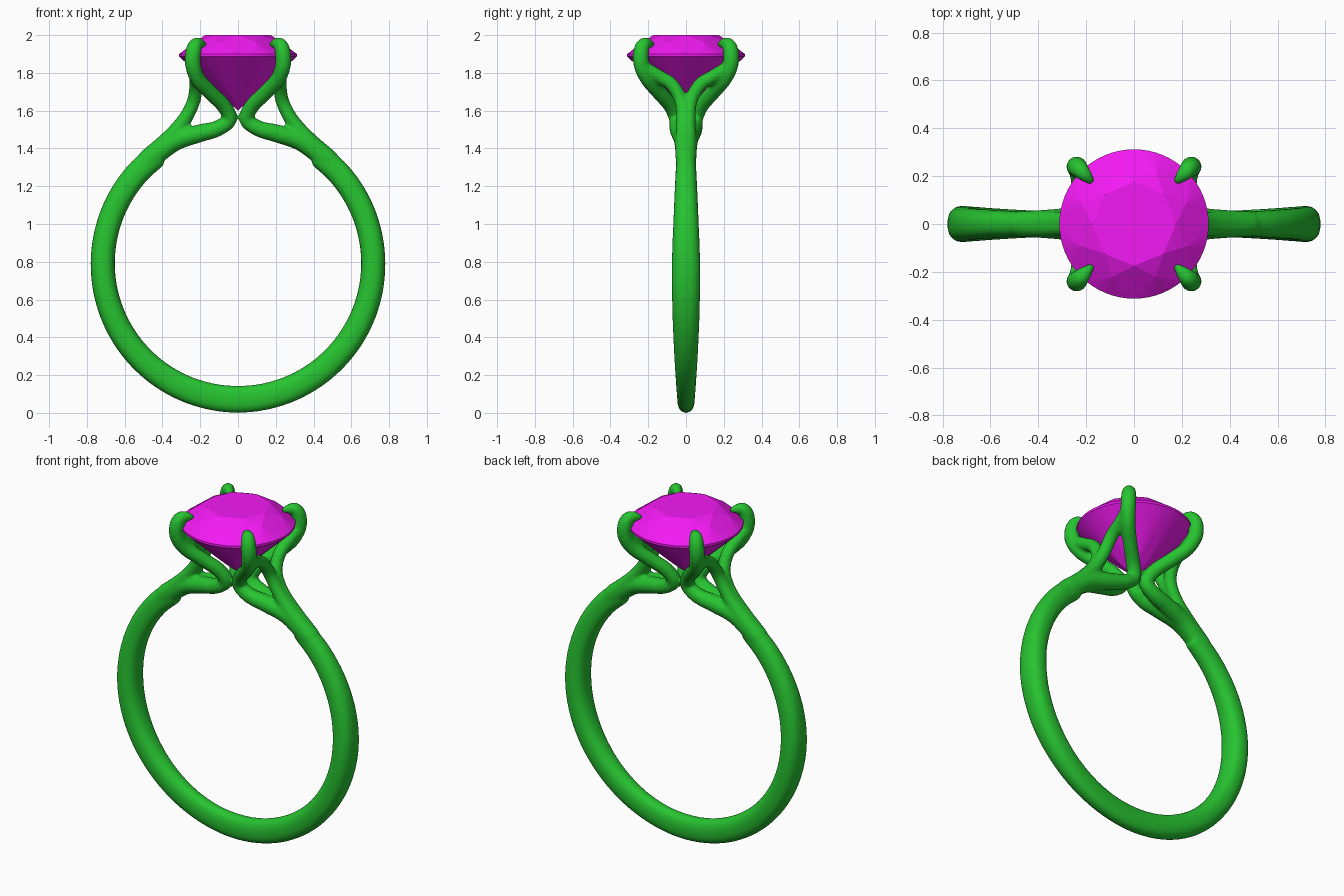
import bpy, bmesh
from math import sin, cos, pi, radians
from mathutils import Vector

if "Cube" in bpy.data.objects:
    bpy.data.objects.remove(bpy.data.objects["Cube"])


def material(name, color):
    m = bpy.data.materials.new(name)
    m.diffuse_color = color
    m.use_nodes = True
    m.node_tree.nodes["Principled BSDF"].inputs["Base Color"].default_value = m.diffuse_color
    return m


def spline(pts, n):
    """Catmull-Rom through rows of (x, y, z, in-plane radius, side radius)."""
    p = [pts[0]] + pts + [pts[-1]]
    out = []
    for i in range(1, len(p) - 2):
        for k in range(n):
            t = k / n
            out.append([0.5 * (2 * b + (c - a) * t + (2 * a - 5 * b + 4 * c - d) * t * t
                               + (3 * b - a - 3 * c + d) * t ** 3)
                        for a, b, c, d in zip(p[i - 1], p[i], p[i + 1], p[i + 2])])
    return out + [list(pts[-1])]


def tube(bm, pts, n=6, sides=24, power=1.0):
    rows = spline(pts, n)
    side, rings = Vector((0, 1, 0)), []
    for i, r in enumerate(rows):
        tangent = (Vector(rows[min(i + 1, len(rows) - 1)][:3])
                   - Vector(rows[max(i - 1, 0)][:3])).normalized()
        side = (side - tangent * side.dot(tangent)).normalized()
        normal = tangent.cross(side)
        ring = []
        for k in range(sides):
            c, s = cos(2 * pi * k / sides), sin(2 * pi * k / sides)
            c = abs(c) ** power * (1 if c > 0 else -1)
            s = abs(s) ** power * (1 if s > 0 else -1)
            ring.append(bm.verts.new(Vector(r[:3]) + normal * (c * r[3]) + side * (s * r[4])))
        rings.append(ring)
    for a, b in zip(rings, rings[1:]):
        for k in range(sides):
            j = (k + 1) % sides
            bm.faces.new((a[k], a[j], b[j], b[k]))
    bm.faces.new(rings[0][::-1])
    bm.faces.new(rings[-1])


def finish(bm, name, mat):
    bmesh.ops.recalc_face_normals(bm, faces=bm.faces[:])
    me = bpy.data.meshes.new(name)
    bm.to_mesh(me)
    bm.free()
    me.materials.append(mat)
    ob = bpy.data.objects.new(name, me)
    bpy.context.collection.objects.link(ob)
    return ob


# Ring band: open hoop, wide at the sides and slim at top and bottom
bm = bmesh.new()
band = []
for deg in range(-143, 144, 11):
    t = radians(deg)
    u = abs(deg)
    width = 0.046 + 0.03 * sin(pi / 2 * u / 90) ** 2 if u < 90 else 0.076 - 0.026 * (u - 90) / 53
    thick = 0.072 - 0.008 * min(u / 90, 1)
    band.append((0.716 * sin(t), 0, 0.79 - 0.718 * cos(t), thick, width))
tube(bm, band, power=0.85)

# Prongs: loop in to the centre, then rise and hook over the stone
prong = [(.47, 0, 1.34, .055), (.34, .01, 1.435, .052), (.21, .03, 1.478, .048),
         (.11, .045, 1.505, .043), (.045, .05, 1.555, .04), (.075, .08, 1.625, .04),
         (.145, .14, 1.695, .04), (.21, .2, 1.765, .041), (.238, .235, 1.84, .042),
         (.237, .238, 1.91, .042), (.222, .223, 1.95, .037), (.195, .195, 1.955, .026),
         (.172, .172, 1.947, .01)]
# Upper braces: leave the shoulder, then fork out to each prong
brace = [(.48, 0, 1.34, .055), (.37, .01, 1.445, .046), (.285, .013, 1.55, .038),
         (.235, .025, 1.65, .036), (.222, .075, 1.738, .036), (.225, .15, 1.785, .036),
         (.235, .225, 1.83, .036)]
for path in (prong, brace):
    for sx in (-1, 1):
        for sy in (-1, 1):
            tube(bm, [(x * sx, y * sy, z, r, r) for x, y, z, r in path])

ring = finish(bm, "ring_band_and_prongs", material("green_metal", (0.02, 0.55, 0.03, 1)))
remesh = ring.modifiers.new("Fuse", 'REMESH')
remesh.mode = 'VOXEL'
remesh.voxel_size = 0.01
remesh.use_smooth_shade = True
smooth = ring.modifiers.new("Blend", 'SMOOTH')
smooth.factor = 0.5
smooth.iterations = 6

# Round brilliant stone: facet corners wrapped by a convex hull
bm = bmesh.new()


def circle(count, r, z, offset=0.0):
    for k in range(count):
        a = 2 * pi * (k + offset) / count
        bm.verts.new((r * cos(a), r * sin(a), z))


circle(8, 0.175, 2.0)
circle(8, 0.24, 1.964, 0.5)
circle(64, 0.312, 1.9)
circle(64, 0.312, 1.887)
circle(8, 0.08, 1.668, 0.5)
bm.verts.new((0, 0, 1.6))
bmesh.ops.convex_hull(bm, input=bm.verts[:])
bmesh.ops.dissolve_limit(bm, angle_limit=radians(0.5), verts=bm.verts[:], edges=bm.edges[:])
finish(bm, "gemstone", material("magenta_stone", (0.9, 0.01, 0.9, 1)))
